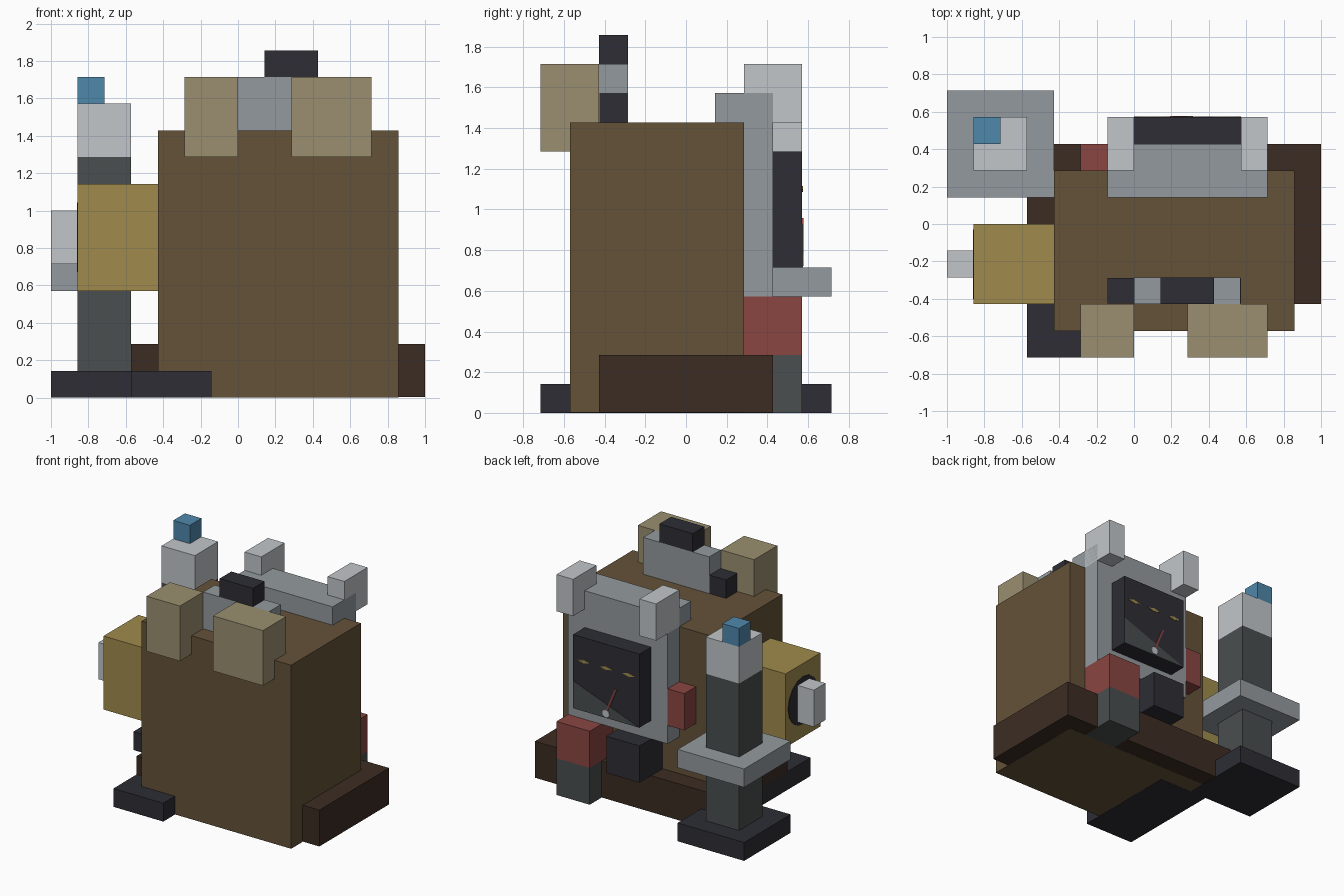
import bpy
import bmesh
from math import pi
from mathutils import Matrix, Vector

UNIT = 1 / 7  # every block sits on this grid

if "Cube" in bpy.data.objects:
    bpy.data.objects.remove(bpy.data.objects["Cube"], do_unlink=True)


def material(name, hex_colour):
    """Flat material from an sRGB hex colour, stored as linear values."""
    channels = [int(hex_colour[i:i + 2], 16) / 255 for i in (0, 2, 4)]
    linear = [c / 12.92 if c < 0.04 else ((c + 0.055) / 1.055) ** 2.4 for c in channels]
    mat = bpy.data.materials.new(name)
    mat.use_nodes = True
    mat.diffuse_color = (*linear, 1)
    bsdf = next(n for n in mat.node_tree.nodes if n.type == "BSDF_PRINCIPLED")
    bsdf.inputs["Base Color"].default_value = (*linear, 1)
    return mat


brown = material("brown", "655239")
dark_brown = material("dark brown", "3C2C23")
tan = material("tan", "9B8F70")
gold = material("gold", "A08B4D")
grey = material("mid grey", "949A9F")
light = material("light grey", "C1C6C9")
charcoal = material("charcoal", "4A4E4E")
black = material("near black", "2D2D35")
blue = material("blue", "4F88AB")
red = material("red", "8A4642")


def finish(name, bm, mat):
    bmesh.ops.scale(bm, vec=Vector((UNIT, UNIT, UNIT)), verts=bm.verts)
    bmesh.ops.recalc_face_normals(bm, faces=bm.faces)
    mesh = bpy.data.meshes.new(name)
    bm.to_mesh(mesh)
    bm.free()
    mesh.materials.append(mat)
    obj = bpy.data.objects.new(name, mesh)
    bpy.context.collection.objects.link(obj)
    return obj


def box(name, mat, x, y, z):
    """Box from (low, high) pairs in grid units."""
    bm = bmesh.new()
    bmesh.ops.create_cube(bm, size=1)
    for v in bm.verts:
        v.co = [(a + b) / 2 + c * (b - a) for c, (a, b) in zip(v.co, (x, y, z))]
    return finish(name, bm, mat)


def disc(name, mat, radius, centre, axis):
    """Thin round plate facing along an axis."""
    bm = bmesh.new()
    bmesh.ops.create_cone(bm, cap_ends=True, segments=16, radius1=radius, radius2=radius,
                          depth=0.06, matrix=Matrix.Translation(centre) @ Matrix.Rotation(pi / 2, 4, axis))
    return finish(name, bm, mat)


def back_plate(name, mat, outline, y, thick=0.02):
    """Thin plate from an (x, z) outline on a rear face."""
    bm = bmesh.new()
    face = bm.faces.new([bm.verts.new((px, y, pz)) for px, pz in outline])
    new = bmesh.ops.extrude_face_region(bm, geom=[face])["geom"]
    moved = [v for v in new if isinstance(v, bmesh.types.BMVert)]
    bmesh.ops.translate(bm, vec=(0, thick, 0), verts=moved)
    return finish(name, bm, mat)


# Main body, surrounding base and front foot
box("body", brown, (-3, 6), (-4, 2), (0.01, 10))
box("base", dark_brown, (-4, 7), (-3, 3), (0.02, 2))
box("front_foot", black, (-4, -1), (-5, 1), (0, 1))

# Tan blocks and the bridge between them on the roof
for side, span in (("right", (-2, 0)), ("left", (2, 5))):
    box("roof_block_" + side, tan, span, (-5, -3), (9, 12))
box("roof_bridge", grey, (0, 3.98), (-3, -2), (10, 12))
box("roof_bar", black, (-1, 4), (-2.98, -2.02), (10, 11))
box("roof_cap", black, (1, 3), (-3, -2), (12, 13))

# Rear panel with lugs and gauge
box("rear_panel", grey, (-1, 5), (1, 3), (4, 11))
for side, span in (("right", (-1, 0)), ("left", (4, 5))):
    box("panel_lug_" + side, light, span, (2, 4), (10, 12))
box("gauge", black, (0, 4), (3, 4), (5, 9))
back_plate("gauge_lower_face", charcoal, [(0, 5), (4, 5), (4, 6.5)], 4)
back_plate("gauge_needle", red, [(2.06, 5.3), (1.94, 5.3), (1.35, 6.7), (1.47, 6.7)], 4, 0.04)
disc("gauge_hub", light, 0.2, (2, 4.02, 5.25), "X")
for i, centre in enumerate((0.65, 2, 3.35)):
    ends = (centre - 0.4, centre + 0.4)
    back_plate(f"gauge_mark_{i}", gold,
               [(ends[0], 7.7), (centre, 7.6), (ends[1], 7.7), (centre, 7.8)], 4)

# Lower rear fittings
box("rear_leg", charcoal, (3, 5), (2, 4), (0, 2))
box("rear_leg_top", red, (3, 5), (2, 4), (2, 4))
box("rear_block", black, (0, 2), (2, 4), (2, 4))
box("red_switch", red, (-2, -1), (2, 3), (5, 7))

# Side column
box("column_foot", black, (-7, -3), (1, 5), (0, 1))
box("column", charcoal, (-6, -4), (2, 4), (1, 9))
box("column_collar", grey, (-7, -3), (1, 5), (4, 5))
box("column_head", light, (-6, -4), (2, 4), (9, 11))
box("column_lamp", blue, (-6, -5), (3, 4), (11, 12))

# Side housing with round plate and knob
box("side_housing", gold, (-6, -3), (-3, 0), (4, 8))
disc("housing_disc", black, 1.3, (-6, -1.5, 6), "Y")
box("housing_knob", light, (-7, -6), (-2, -1), (5, 7))
